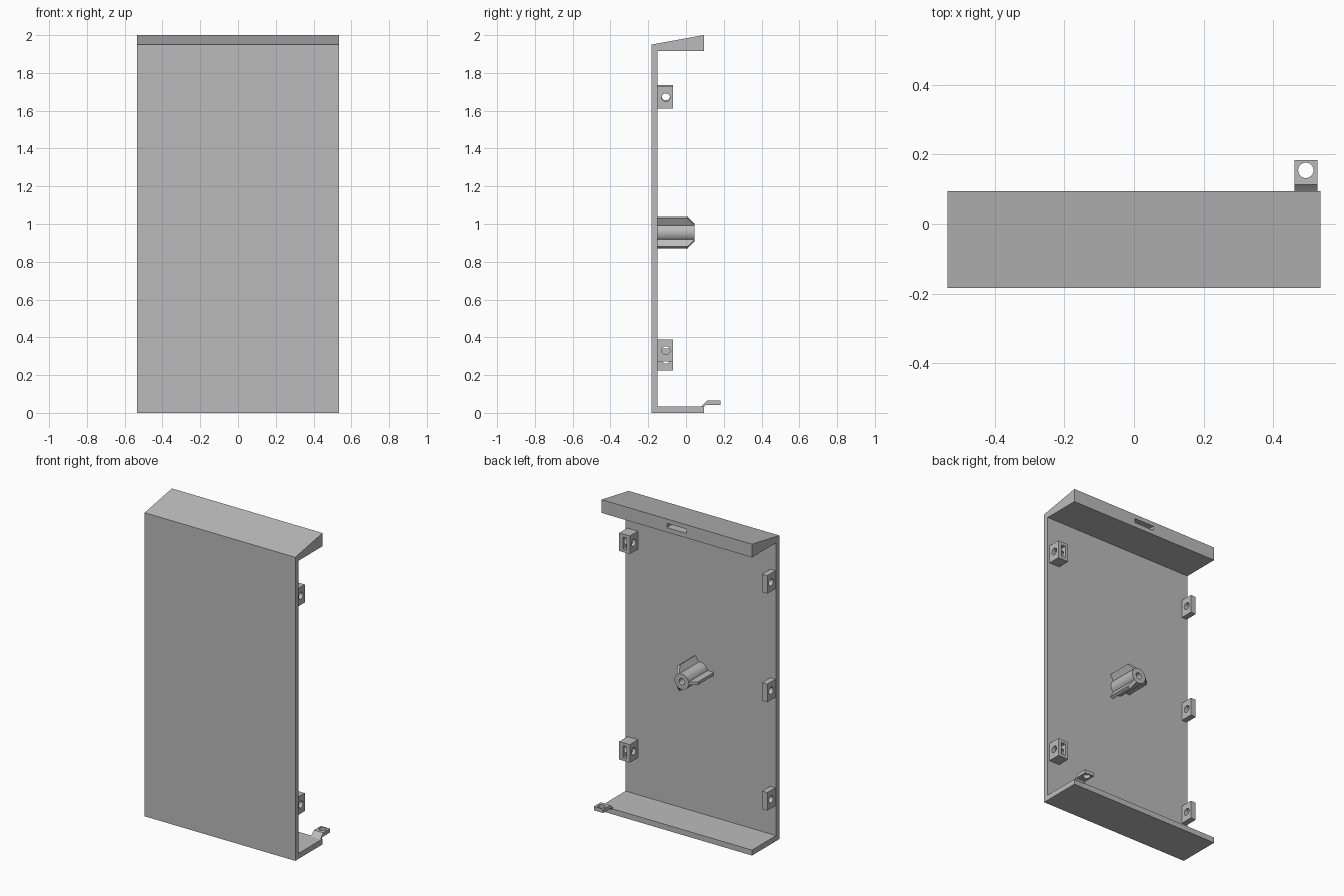
import bpy, bmesh, math
from mathutils import Matrix, Vector

cube = bpy.data.objects.get("Cube")
if cube:
    bpy.data.objects.remove(cube, do_unlink=True)

grey = bpy.data.materials.new("plain grey")
grey.use_nodes = True
COLOUR = (0.5, 0.5, 0.5, 1)
grey.diffuse_color = COLOUR
grey.node_tree.nodes["Principled BSDF"].inputs["Base Color"].default_value = COLOUR


def finish(bm, name):
    bmesh.ops.recalc_face_normals(bm, faces=bm.faces)
    mesh = bpy.data.meshes.new(name)
    bm.to_mesh(mesh)
    bm.free()
    mesh.materials.append(grey)
    obj = bpy.data.objects.new(name, mesh)
    bpy.context.collection.objects.link(obj)
    return obj


def extrude(name, points, direction):
    """Close a profile of 3D points and sweep it straight."""
    bm = bmesh.new()
    face = bm.faces.new([bm.verts.new(p) for p in points])
    swept = bmesh.ops.extrude_face_region(bm, geom=[face])["geom"]
    verts = [v for v in swept if isinstance(v, bmesh.types.BMVert)]
    bmesh.ops.translate(bm, verts=verts, vec=Vector(direction))
    return finish(bm, name)


def side_profile(name, x0, x1, yz):
    return extrude(name, [(x0, y, z) for y, z in yz], (x1 - x0, 0, 0))


def box(name, lo, hi):
    return side_profile(name, lo[0], hi[0], [(lo[1], lo[2]), (hi[1], lo[2]),
                                             (hi[1], hi[2]), (lo[1], hi[2])])


def cylinder(name, centre, radius, depth, axis):
    bm = bmesh.new()
    turn = Vector((0, 0, 1)).rotation_difference(Vector(axis)).to_matrix().to_4x4()
    bmesh.ops.create_cone(bm, cap_ends=True, segments=40, radius1=radius, radius2=radius,
                          depth=depth, matrix=Matrix.Translation(centre) @ turn)
    return finish(bm, name)


def cut(obj, cutter):
    mod = obj.modifiers.new(cutter.name, 'BOOLEAN')
    mod.operation = 'DIFFERENCE'
    mod.solver = 'EXACT'
    mod.object = cutter
    bpy.context.view_layer.objects.active = obj
    bpy.ops.object.modifier_apply(modifier=mod.name)
    bpy.data.objects.remove(cutter, do_unlink=True)


def smooth(obj):
    bpy.ops.object.select_all(action='DESELECT')
    obj.select_set(True)
    bpy.context.view_layer.objects.active = obj
    bpy.ops.object.shade_smooth_by_angle(angle=math.radians(30))


HALF, FRONT, INNER, BACK = 0.535, -0.183, -0.15, 0.094

# Front panel with sloped top ledge and thin bottom shelf
panel = side_profile("panel", -HALF, HALF, [
    (FRONT, 0), (BACK, 0), (BACK, 0.035), (INNER, 0.035),
    (INNER, 1.915), (BACK, 1.915), (BACK, 2), (FRONT, 1.95)])
cut(panel, box("latch_slot", (-0.07, 0.03, 1.945), (0.07, 0.2, 1.972)))

# Stepped bottom tab with a screw hole
tab = side_profile("bottom_tab", 0.46, 0.527, [
    (0.07, 0.03), (0.083, 0.035), (0.113, 0.065), (0.183, 0.065),
    (0.183, 0.041), (0.103, 0.041), (BACK, 0.03)])
cut(tab, cylinder("tab_hole", (0.493, 0.154, 0.05), 0.022, 0.2, (0, 0, 1)))
smooth(tab)

# Side lugs: pocketed blocks on the left, thin plates on the right
LUG_BACK, HOLE_Y = -0.068, -0.107


def lug(name, x0, x1, z, pocket):
    obj = box(name, (x0, INNER - 0.005, z - 0.058), (x1, LUG_BACK, z + 0.058))
    if pocket:
        cut(obj, box("nut_pocket", (x0 + 0.022, INNER + 0.005, z - 0.038),
                     (x1 - 0.025, 0, z + 0.038)))
    cut(obj, cylinder("lug_hole", ((x0 + x1) / 2, HOLE_Y, z), 0.022, 0.2, (1, 0, 0)))
    smooth(obj)


for level, z in (("lower", 0.33), ("upper", 1.67)):
    lug(level + "_left_lug", 0.447, 0.522, z, True)
for level, z in (("lower", 0.283), ("middle", 0.98), ("upper", 1.677)):
    lug(level + "_right_lug", -0.53, -0.493, z, False)

# Central boss with a bore
BOSS_Z, TIP = 0.955, 0.044
boss = cylinder("boss", (0, (INNER + TIP) / 2 - 0.002, BOSS_Z), 0.05, TIP - INNER + 0.004, (0, 1, 0))
cut(boss, cylinder("bore", (0, 0, BOSS_Z), 0.02, 0.26, (0, 1, 0)))
smooth(boss)

# Three chamfered ribs around the boss
for i in range(3):
    profile = [(0.035, INNER - 0.005), (0.092, INNER - 0.005), (0.092, 0.008),
               (0.05, TIP), (0.035, TIP)]
    rib = extrude("boss_rib_%d" % (i + 1), [(r, y, -0.01) for r, y in profile], (0, 0, 0.02))
    rib.data.transform(Matrix.Translation((0, 0, BOSS_Z)) @
                       Matrix.Rotation(math.pi + i * math.tau / 3, 4, 'Y'))
